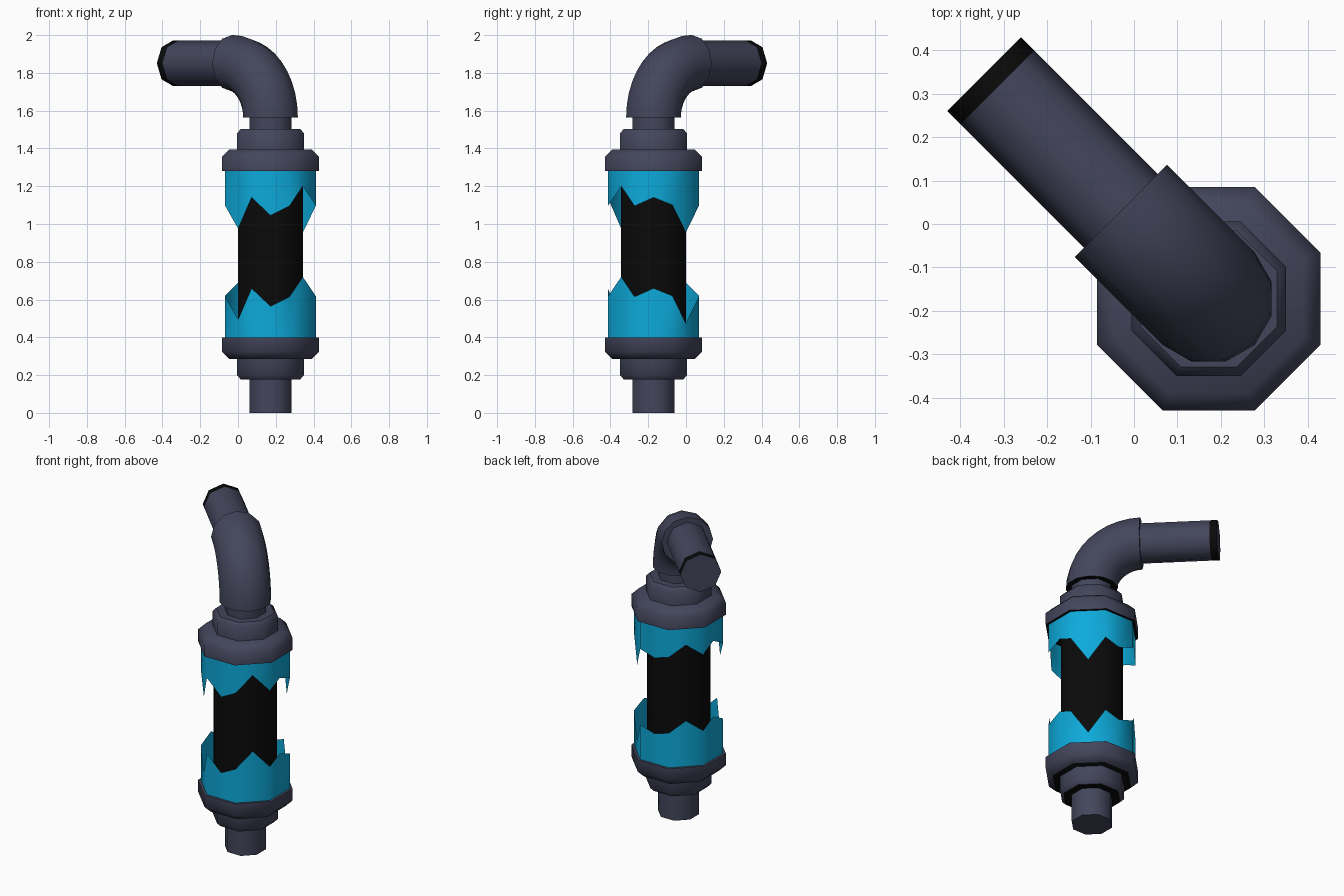
import bpy, bmesh, math
from mathutils import Vector

if "Cube" in bpy.data.objects:
    bpy.data.objects.remove(bpy.data.objects["Cube"])

CX, CY = 0.172, -0.172          # column axis
MID = 0.84                      # mirror height of the two end fittings
OCT = math.cos(math.pi / 8)


def mat(name, col):
    m = bpy.data.materials.new(name)
    m.diffuse_color = (*col, 1)
    m.use_nodes = True
    m.node_tree.nodes["Principled BSDF"].inputs["Base Color"].default_value = m.diffuse_color
    return m


STEEL = mat("blue grey steel", (0.056, 0.060, 0.105))
CYAN = mat("cyan glass", (0.004, 0.40, 0.70))
BLACK = mat("black", (0.003, 0.003, 0.003))


def finish(name, bm, mats, rule=None, normals=True):
    if normals:
        bmesh.ops.recalc_face_normals(bm, faces=bm.faces[:])
    bm.normal_update()
    for f in bm.faces:
        f.material_index = rule(f) if rule else 0
    me = bpy.data.meshes.new(name)
    bm.to_mesh(me)
    bm.free()
    for m in mats:
        me.materials.append(m)
    ob = bpy.data.objects.new(name, me)
    bpy.context.collection.objects.link(ob)
    bpy.context.view_layer.objects.active = ob
    bpy.ops.object.select_all(action='DESELECT')
    ob.select_set(True)
    bpy.ops.object.shade_smooth_by_angle(angle=math.radians(46))
    return ob


def skin(bm, rings, caps=True):
    """Join successive closed rings of points with quads."""
    vs = [[bm.verts.new(p) for p in r] for r in rings]
    n = len(vs[0])
    for a, b in zip(vs, vs[1:]):
        for i in range(n):
            j = (i + 1) % n
            bm.faces.new((a[i], a[j], b[j], b[i]))
    if caps:
        bm.faces.new(vs[0][::-1])
        bm.faces.new(vs[-1])


def circle(c, u, v, r, n, off):
    return [c + u * (r * math.cos(off + i * math.tau / n)) + v * (r * math.sin(off + i * math.tau / n))
            for i in range(n)]


def column(name, profile, mats, rule=None):
    """Octagonal turned part from (flat half width, z) pairs."""
    bm = bmesh.new()
    skin(bm, [circle(Vector((CX, CY, z)), Vector((1, 0, 0)), Vector((0, 1, 0)), a / OCT, 8, math.pi / 8)
              for a, z in profile])
    return finish(name, bm, mats, rule)


def underside(f):
    return 1 if f.normal.z < -0.9 and f.calc_center_median().z > 0.01 else 0


# End fittings: flange, collar and pipe stub, mirrored about the middle
for label, flip in (("lower", False), ("upper", True)):
    for part, prof in (
        ("flange", [(0.218, 0.285), (0.257, 0.325), (0.257, 0.40)]),
        ("collar", [(0.157, 0.177), (0.178, 0.20), (0.178, 0.30)]),
        ("pipe", [(0.112, 0.0), (0.112, 0.20)]),
    ):
        if flip:
            prof = [(a, 2 * MID - z) for a, z in prof][::-1]
        column(f"{label}_{part}", prof, [STEEL, BLACK], underside)

# Dark inner core
column("core", [(0.173, 0.39), (0.173, 1.29)], [BLACK])

# Broken glass shells: edge height at octagon corners and side middles,
# counter-clockwise from the middle of the right side
jag = [1.14, 1.10, 0.955, 1.10, 1.07, 1.10, 1.17, 1.10,
       1.15, 1.10, 0.975, 1.14, 1.045, 1.095, 1.20, 1.095]
for label, flat_z, shift in (("upper", 1.285, 0.0), ("lower", 0.395, -0.48)):
    edge, flat = [], []
    for i, h in enumerate(jag):
        a = i * math.tau / 16
        r = 0.242 if i % 2 == 0 else 0.242 / OCT
        x, y = CX + r * math.cos(a), CY + r * math.sin(a)
        edge.append((x, y, h + shift))
        flat.append((x, y, flat_z))
    bm = bmesh.new()
    skin(bm, [edge, flat] if label == "upper" else [flat, edge], caps=False)
    finish(f"{label}_broken_glass", bm, [CYAN], normals=False)

# Elbow bending from the column towards the back left
U = Vector((-1, 1, 0)).normalized()
S = Vector((1, 1, 0)).normalized()
Z = Vector((0, 0, 1))
R, Z0 = 0.286, 1.565
hub = Vector((CX, CY, Z0)) + U * R
rings = []
for k in range(11):
    t = k / 10 * math.pi / 2
    out = -U * math.cos(t) + Z * math.sin(t)
    rings.append(circle(hub + out * R, S, out, 0.15, 12, 0))
bm = bmesh.new()
skin(bm, rings)
finish("elbow", bm, [STEEL, BLACK], lambda f: 1 if f.normal.z < -0.98 and len(f.verts) > 4 else 0)

# Horizontal outlet pipe with a black band at its mouth
axis = Vector((CX, CY, Z0 + R))
bm = bmesh.new()
skin(bm, [circle(axis + U * d, S, Z, 0.12, 8, 0) for d in (0.24, 0.688, 0.731)])
finish("outlet_pipe", bm, [STEEL, BLACK],
       lambda f: 1 if len(f.verts) == 4 and (f.calc_center_median() - axis).dot(U) > 0.688 else 0)
